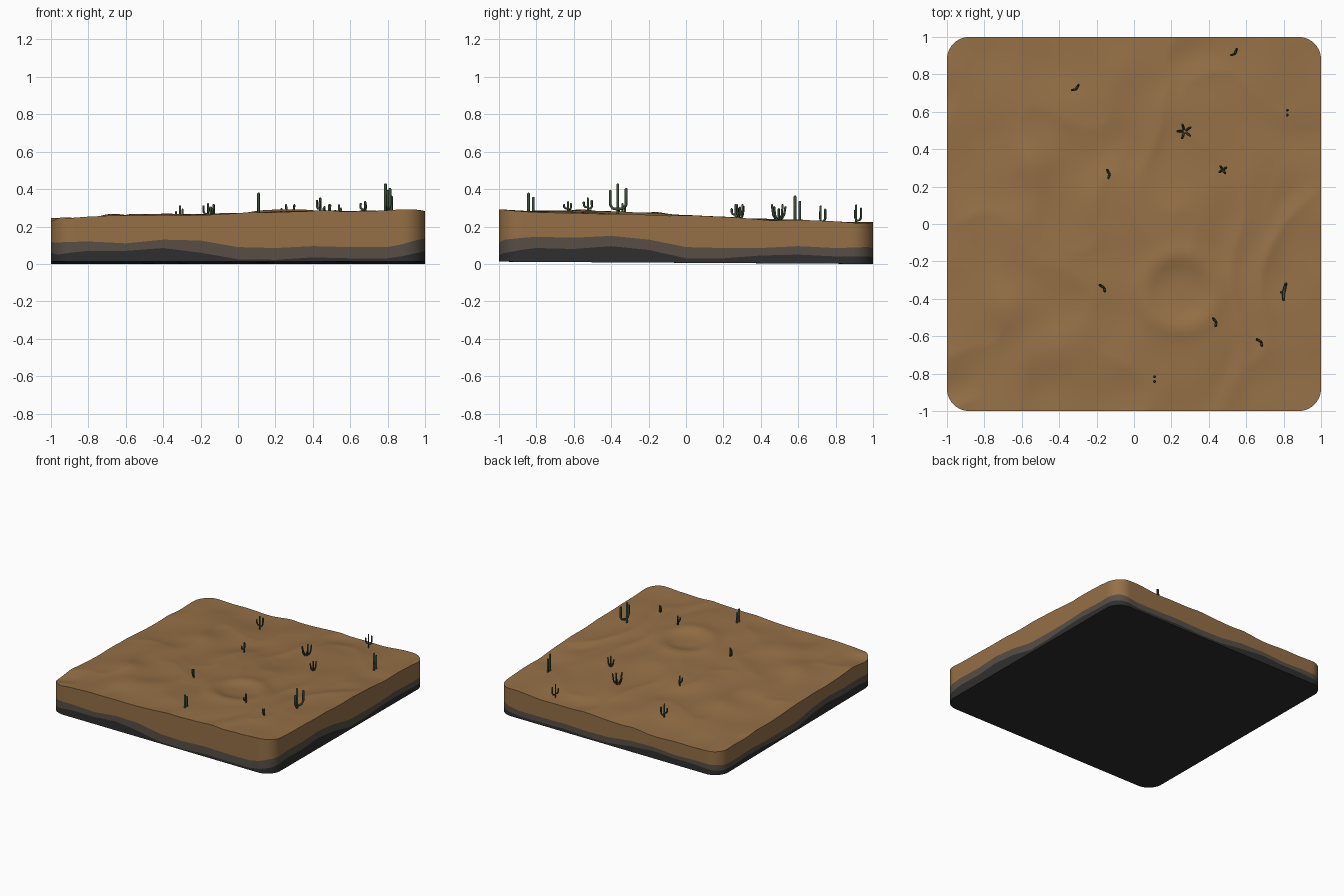
import bpy, bmesh, math
from mathutils import Vector, noise

if "Cube" in bpy.data.objects:
    bpy.data.objects.remove(bpy.data.objects["Cube"])

N = 110      # terrain grid cells per side
R = 0.12     # corner radius in plan


def material(name, rgb):
    m = bpy.data.materials.new(name)
    m.diffuse_color = (*rgb, 1)
    m.use_nodes = True
    m.node_tree.nodes["Principled BSDF"].inputs["Base Color"].default_value = m.diffuse_color
    return m


SAND = material("sand", (0.30, 0.162, 0.062))
ROCK = material("grey rock", (0.095, 0.076, 0.060))
BED = material("dark bedrock", (0.028, 0.028, 0.029))
GREEN = material("cactus green", (0.042, 0.072, 0.036))

# height of the strata, sampled every 0.2 along the front and right walls
FRONT_HI = [.115, .12, .11, .13, .125, .09, .085, .095, .09, .09, .13]
FRONT_LO = [.05, .07, .07, .085, .06, .025, .022, .035, .03, .03, .06]
RIGHT_HI = [.13, .145, .14, .15, .13, .09, .085, .085, .095, .085, .09]
RIGHT_LO = [.06, .085, .08, .095, .075, .03, .03, .045, .05, .04, .04]


def sample(table, t):
    f = min(max((t + 1) * 5, 0), 9.999)
    i = int(f)
    return table[i] + (table[i + 1] - table[i]) * (f - i)


def plan(u, v):
    """Square grid coordinate to rounded-square plan."""
    c = 1 - R
    a, b = (abs(u) - c) / R, (abs(v) - c) / R
    if a <= 0 or b <= 0:
        return u, v
    x = c + R * a * math.sqrt(1 - b * b / 2)
    y = c + R * b * math.sqrt(1 - a * a / 2)
    return math.copysign(x, u), math.copysign(y, v)


# local mounds and hollows: x, y, width, height
MOUNDS = [(-.43, -.66, .15, .022), (-.68, -.45, .12, .018), (.3, -.65, .25, .012),
          (-.55, .3, .12, .018), (-.35, .45, .15, -.012), (.8, -.4, .25, .012),
          (.75, .6, .15, -.012), (.15, -.02, .2, .008), (-.8, -.2, .2, .01)]


def height(x, y):
    s, t = (x + 1) / 2, (y + 1) / 2
    z = (.245 * (1 - s) + .292 * s) * (1 - t) + (.185 * (1 - s) + .217 * s) * t
    z += .022 * (1 - x * x) * (1 - y * y) * .5
    for mx, my, w, h in MOUNDS:
        z += h * math.exp(-((x - mx) ** 2 + (y - my) ** 2) / (w * w))
    # shallow ring crater
    d = math.hypot(x - .25, y + .36)
    z += .010 * math.exp(-((d - .2) / .06) ** 2) - .012 * math.exp(-(d / .14) ** 4)
    # wind-blown dune ridges
    warp = noise.noise(Vector((x * 1.6, y * 1.6, 4.0)))
    ridge = 1 - abs(noise.noise(Vector((x * 2.6 + warp, y * 1.7 - warp, 1.3)))) * 2
    z += .012 * (ridge - .5) + .009 * noise.noise(Vector((x * 4, y * 4, 7.1)))
    return z


def strata(u, v, front, right):
    if v == -1:
        return sample(front, u)
    if u == 1:
        return sample(right, v)
    if v == 1:
        return sample(front, u) * .71
    return sample(right, v) * .86


def base(u, v, *_):
    return .006 * (1 - v)


steps = [-1 + 2 * i / N for i in range(N)]
ring = ([(t, -1) for t in steps] + [(1, t) for t in steps]
        + [(-t, 1) for t in steps] + [(-1, -t) for t in steps])


def top_z(u, v):
    return height(*plan(u, v))


def upper(u, v):
    return strata(u, v, FRONT_HI, RIGHT_HI)


def lower(u, v):
    return max(strata(u, v, FRONT_LO, RIGHT_LO), base(u, v) + .008)


def finish(bm, name, mat):
    bmesh.ops.remove_doubles(bm, verts=bm.verts, dist=1e-5)
    me = bpy.data.meshes.new(name)
    bm.to_mesh(me)
    bm.free()
    me.materials.append(mat)
    ob = bpy.data.objects.new(name, me)
    bpy.context.collection.objects.link(ob)
    bpy.context.view_layer.objects.active = ob
    ob.select_set(True)
    bpy.ops.object.shade_smooth_by_angle(angle=math.radians(40))
    ob.select_set(False)


def band(bm, zt, zb):
    """Wall strip around the slab between two height functions."""
    hi = [bm.verts.new((*plan(u, v), zt(u, v))) for u, v in ring]
    lo = [bm.verts.new((*plan(u, v), zb(u, v))) for u, v in ring]
    for i in range(len(ring)):
        j = (i + 1) % len(ring)
        bm.faces.new((lo[i], lo[j], hi[j], hi[i]))
    return lo


# sand: dune surface and its wall
bm = bmesh.new()
axis = steps + [1]
grid = [[bm.verts.new((*plan(u, v), top_z(u, v))) for u in axis] for v in axis]
for j in range(N):
    for i in range(N):
        bm.faces.new((grid[j][i], grid[j][i + 1], grid[j + 1][i + 1], grid[j + 1][i]))
band(bm, top_z, upper)
finish(bm, "sand_surface", SAND)

# grey rock stratum
bm = bmesh.new()
band(bm, upper, lower)
finish(bm, "rock_layer", ROCK)

# bedrock with closed underside
bm = bmesh.new()
bm.faces.new(list(reversed(band(bm, lower, base))))
finish(bm, "bedrock_layer", BED)


def cactus(name, x, y, top, stems, r=.007):
    """Stems are paths of (along, across, height fraction) about the foot."""
    z0 = height(x, y) - .008
    cu = bpy.data.curves.new(name, 'CURVE')
    cu.dimensions = '3D'
    cu.bevel_depth, cu.bevel_resolution, cu.use_fill_caps = r, 1, True
    for path in stems:
        pts = [Vector((x + a, y + b, z0 + (top - z0) * h)) for a, b, h in path]
        tip = pts[-1] + (pts[-1] - pts[-2]).normalized() * r * .7
        sp = cu.splines.new('POLY')
        sp.points.add(len(pts))
        for p, co in zip(sp.points, pts + [tip]):
            p.co = (*co, 1)
        sp.points[-1].radius = .45
    cu.materials.append(GREEN)
    ob = bpy.data.objects.new(name, cu)
    bpy.context.collection.objects.link(ob)
    bpy.context.view_layer.objects.active = ob
    ob.select_set(True)
    bpy.ops.object.convert(target='MESH')
    bpy.ops.object.select_all(action='DESELECT')


def arm(dx, dy, h0, h1):
    return [(0, 0, h0), (dx * .7, dy * .7, h0 + .03), (dx, dy, h0 + .15), (dx, dy, h1)]


def fork(deg, spread):
    c, s = math.cos(math.radians(deg)) * spread, math.sin(math.radians(deg)) * spread
    return [[(0, 0, 0), (0, 0, .95)], arm(c, s, .25, .8), arm(-s * .6 - c * .5, c * .6 - s * .5, .35, .7)]


def clump(n, spread):
    """Short spikes leaning outwards from one foot."""
    out = []
    for k in range(n):
        a = 2 * math.pi * k / n + .6
        c, s = math.cos(a) * spread, math.sin(a) * spread
        out.append([(c * .2, s * .2, 0), (c * .8, s * .8, .4), (c, s, 1 - .12 * (k % 3))])
    return out


# tall cactus with two raised arms
cactus("tall_cactus", .80, -.365, .425,
       [[(-.012, 0, 0), (-.012, 0, 1)], arm(.012, .045, .2, .85), arm(0, -.04, .2, .78)], .0085)
# twin-stemmed cacti
for k, (x, y, top) in enumerate([(.82, .595, .36), (.11, -.83, .375)]):
    cactus(f"twin_cactus_{k + 1}", x, y, top,
           [[(0, -.012, 0), (0, -.012, 1)], [(0, .014, 0), (0, .014, .8)]], .008)
# small forked cacti: x, y, top, direction
for k, (x, y, top, deg) in enumerate([(.54, .91, .32, 70), (-.31, .72, .315, 60),
                                      (-.13, .265, .32, 120), (-.16, -.34, .325, 150),
                                      (.44, -.525, .355, 130), (.68, -.63, .335, 150)]):
    cactus(f"forked_cactus_{k + 1}", x, y, top, fork(deg, .028), .006)
# low clumps
cactus("wide_clump", .27, .495, .315, clump(5, .038), .006)
cactus("small_clump", .475, .29, .315, clump(4, .022), .006)
